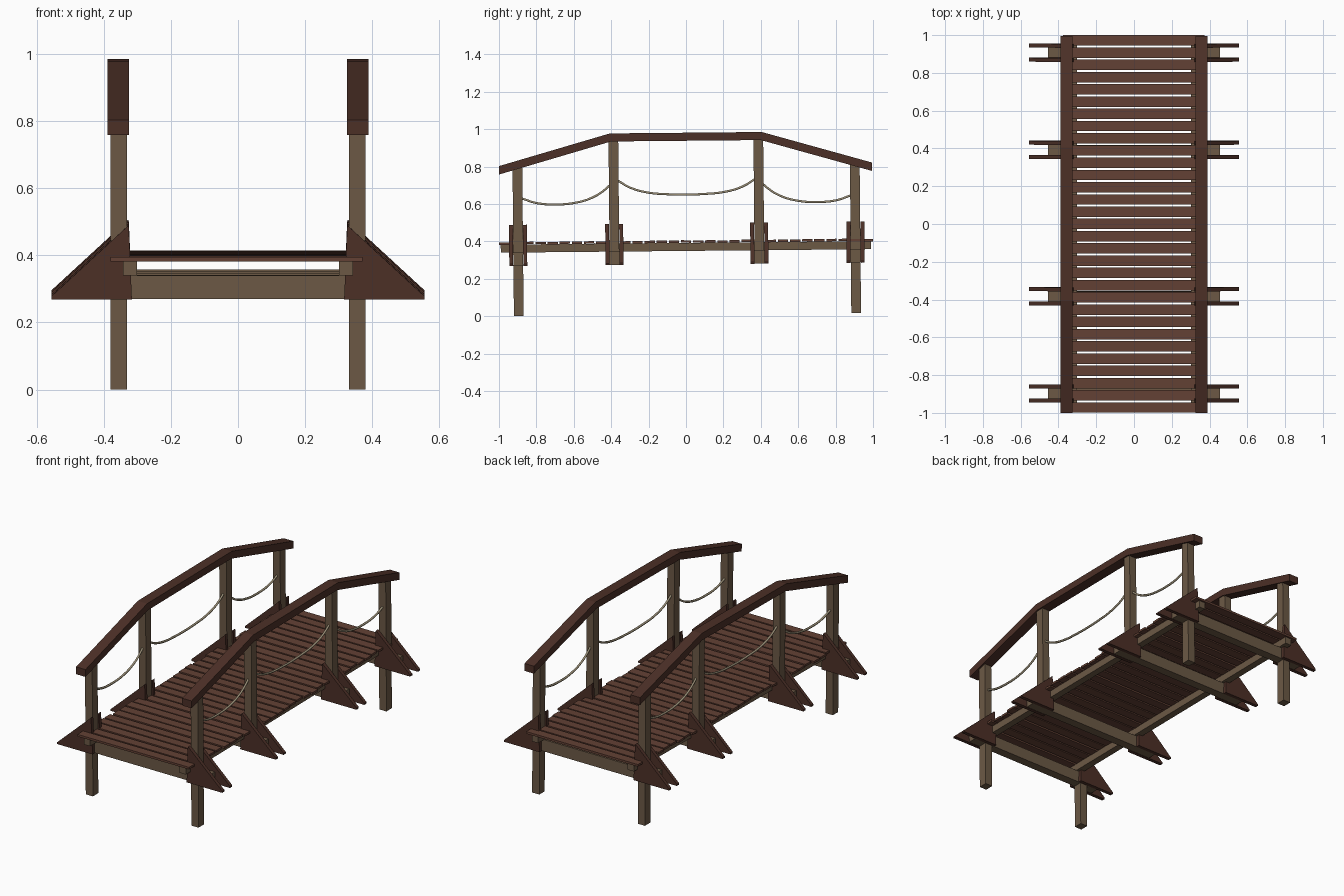
import bpy, bmesh, random
from mathutils import Matrix, Vector

if "Cube" in bpy.data.objects:
    bpy.data.objects.remove(bpy.data.objects["Cube"])

random.seed(4)
# The whole bridge leans very slightly, front end lower
TILT = Matrix.Rotation(0.0094, 4, 'X') @ Matrix.Translation((0, 0.008, 0))


def material(name, rgb):
    m = bpy.data.materials.new(name)
    m.diffuse_color = (*rgb, 1)
    m.use_nodes = True
    m.node_tree.nodes["Principled BSDF"].inputs["Base Color"].default_value = m.diffuse_color
    return m


PLANK = material("plank_wood", (0.125, 0.053, 0.035))
DARK = material("dark_wood", (0.072, 0.029, 0.020))
BEAM = material("beam_wood", (0.150, 0.100, 0.060))
ROPE = material("rope_fibre", (0.32, 0.27, 0.18))


def finish(bm, name, mat):
    bmesh.ops.recalc_face_normals(bm, faces=bm.faces)
    me = bpy.data.meshes.new(name)
    bm.to_mesh(me)
    bm.free()
    me.materials.append(mat)
    ob = bpy.data.objects.new(name, me)
    ob.matrix_world = TILT
    bpy.context.collection.objects.link(ob)
    return ob


def add_box(bm, x0, x1, y0, y1, z0, z1, rot=None):
    c = Vector(((x0 + x1) / 2, (y0 + y1) / 2, (z0 + z1) / 2))
    m = Matrix.Translation(c) @ (rot or Matrix()) @ Matrix.Diagonal((x1 - x0, y1 - y0, z1 - z0, 1))
    bmesh.ops.create_cube(bm, size=1, matrix=m)


def add_prism(bm, pts, extrude):
    f = bm.faces.new([bm.verts.new(p) for p in pts])
    r = bmesh.ops.extrude_face_region(bm, geom=[f])
    vs = [g for g in r["geom"] if isinstance(g, bmesh.types.BMVert)]
    bmesh.ops.translate(bm, verts=vs, vec=extrude)


# Deck planks, slightly uneven
bm = bmesh.new()
for i in range(31):
    y = -0.972 + i * 0.0648 - 0.004
    dx, dz = random.uniform(-.008, .008), random.uniform(-.0015, .0015)
    rot = Matrix.Rotation(random.uniform(-.025, .025), 4, 'X')
    add_box(bm, -.375 + dx, .375 + dx, y - .0275, y + .0275, .392 + dz, .405 + dz, rot)
finish(bm, "deck_planks", PLANK)

# Long stringers under the deck
for side, s in (("left", -1), ("right", 1)):
    bm = bmesh.new()
    add_box(bm, min(s * .301, s * .343), max(s * .301, s * .343), -.995, .985, .349, .392)
    finish(bm, side + "_stringer", BEAM)

STATIONS = (-.902, -.3875, .3875, .902)

# Cross beams at each pair of posts
for i, y in enumerate(STATIONS):
    bm = bmesh.new()
    add_box(bm, -.455, .455, y - .0265, y + .0265, .278, .349)
    finish(bm, f"cross_beam_{i + 1}", BEAM)

for side, s in (("left", -1), ("right", 1)):
    for i, y in enumerate(STATIONS):
        # Posts: the outer ones reach the ground, the inner ones stop at the beam
        outer = abs(y) > .5
        bm = bmesh.new()
        add_box(bm, s * .355 - .024, s * .355 + .024, y - .026, y + .026,
                .0087 if outer else .28, .81 if outer else .95)
        finish(bm, f"{side}_post_{i + 1}", BEAM)

        # Pair of triangular braces sandwiching each post
        bm = bmesh.new()
        prof = [(.316, .277), (.555, .277), (.555, .287), (.327, .497), (.325, .49)]
        for y0 in (y - .048, y + .027):
            add_prism(bm, [(s * x, y0, z) for x, z in prof], (0, .021, 0))
        finish(bm, f"{side}_braces_{i + 1}", DARK)

    # Bent handrail
    top = [(-1.0, .812), (-.406, .981), (.406, .981), (.995, .812)]
    low = [(.995, .767), (.40, .938), (-.40, .938), (-1.0, .767)]
    bm = bmesh.new()
    add_prism(bm, [(s * .3565 - .0315, y, z) for y, z in top + low], (.063, 0, 0))
    finish(bm, side + "_handrail", DARK)

    # Sagging ropes between posts
    end = [(.375, .74), (.43, .685), (.5, .64), (.6, .611), (.70, .604), (.80, .612), (.89, .642)]
    half = [(.375, .735), (.3, .69), (.2, .662), (.1, .653)]
    mid = [(-y, z) for y, z in half] + [(0, .650)] + half[::-1]
    spans = (("front", [(-y, z) for y, z in end]), ("middle", mid), ("rear", end))
    for label, pts in spans:
        cu = bpy.data.curves.new(f"{side}_{label}_rope", 'CURVE')
        cu.dimensions = '3D'
        cu.bevel_depth = .0065
        cu.bevel_resolution = 1
        cu.resolution_u = 3
        cu.use_fill_caps = True
        sp = cu.splines.new('BEZIER')
        sp.bezier_points.add(len(pts) - 1)
        for bp, (y, z) in zip(sp.bezier_points, pts):
            bp.co = (s * .355, y, z)
            bp.handle_left_type = bp.handle_right_type = 'AUTO'
        cu.materials.append(ROPE)
        ob = bpy.data.objects.new(cu.name, cu)
        ob.matrix_world = TILT
        bpy.context.collection.objects.link(ob)
